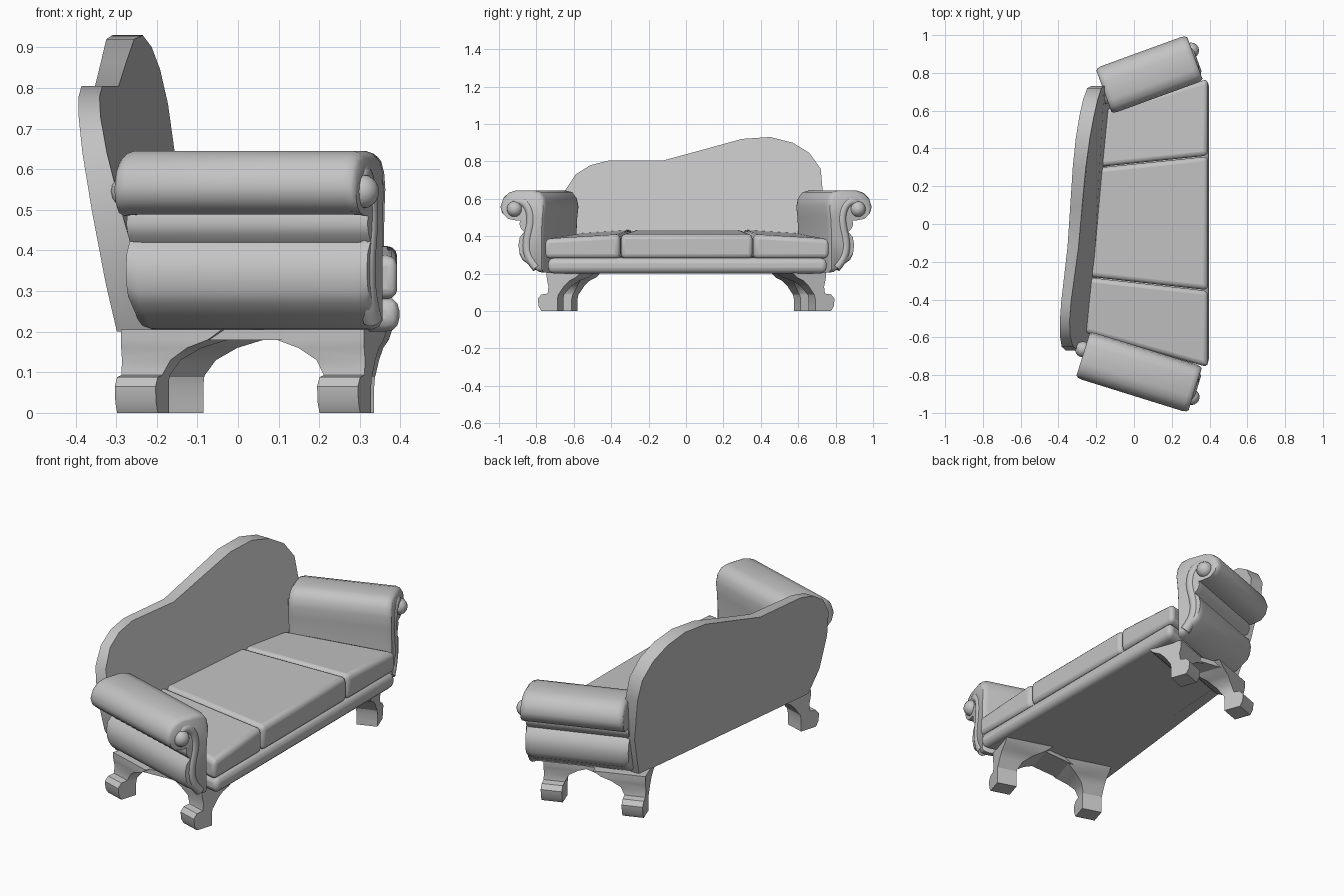
import bpy, bmesh, math
from mathutils import Vector

cube = bpy.data.objects.get("Cube")
if cube:
    bpy.data.objects.remove(cube, do_unlink=True)

grey = bpy.data.materials.new("grey_upholstery")
grey.use_nodes = True
grey.diffuse_color = (0.55, 0.55, 0.55, 1)
grey.node_tree.nodes["Principled BSDF"].inputs["Base Color"].default_value = (0.55, 0.55, 0.55, 1)


def loft(name, rings, bevel=0.0, segments=3, angle=40):
    """Skin matching closed rings, cap both ends, bevel and shade."""
    bm = bmesh.new()
    rows = [[bm.verts.new(p) for p in ring] for ring in rings]
    n = len(rows[0])
    for a, b in zip(rows, rows[1:]):
        for i in range(n):
            j = (i + 1) % n
            bm.faces.new((a[i], a[j], b[j], b[i]))
    bm.faces.new(rows[0])
    bm.faces.new(rows[-1])
    bmesh.ops.recalc_face_normals(bm, faces=bm.faces)
    mesh = bpy.data.meshes.new(name)
    bm.to_mesh(mesh)
    bm.free()
    obj = bpy.data.objects.new(name, mesh)
    bpy.context.collection.objects.link(obj)
    if bevel:
        mod = obj.modifiers.new("soft_edges", 'BEVEL')
        mod.width, mod.segments = bevel, segments
        mod.limit_method, mod.angle_limit = 'ANGLE', math.radians(50)
    return finish(obj, angle)


def finish(obj, angle=40):
    obj.data.materials.append(grey)
    bpy.ops.object.select_all(action='DESELECT')
    obj.select_set(True)
    bpy.context.view_layer.objects.active = obj
    bpy.ops.object.shade_smooth_by_angle(angle=math.radians(angle))
    return obj


# Backrest: a wavy outline laid on two leaning surfaces, the front one slightly twisted
outline = [(-.6, .2), (-.655, .32), (-.67, .5), (-.65, .64), (-.59, .73), (-.51, .78),
           (-.41, .805), (-.12, .805), (.1, .865), (.3, .92), (.45, .93), (.57, .9),
           (.66, .845), (.72, .76), (.73, .65), (.7, .42), (.62, .2)]
rear = [(-.305 + .115 * (y + .66) - .18 * (z - .2), y, z) for y, z in outline]
front = [(-.26 + .1 * (y + .58) + (.1 * y - .2) * (z - .43), y, z) for y, z in outline]
loft("backrest", [rear, front], angle=35)

# Seat base
plan = [(-.25, -.59), (.397, -.745), (.397, .76), (-.13, .6)]
loft("seat_base", [[(x, y, z) for x, y in plan] for z in (.2, .285)], .032)

# Three cushions, split across the tapering seat
splits_front = [-.76, -.352, .36, .77]
splits_rear = [-.575, -.28, .3, .61]
rear_x = [-.265, -.245, -.19, -.15]
front_top = [.385, .41, .41, .385]
rear_top = [.415, .435, .435, .415]
for i, name in enumerate(("right", "middle", "left")):
    a, b = i, i + 1
    gap = .002
    ring = [(rear_x[a], splits_rear[a] + gap), (.392, splits_front[a] + gap),
            (.392, splits_front[b] - gap), (rear_x[b], splits_rear[b] - gap)]
    top = [rear_top[a], front_top[a], front_top[b], rear_top[b]]
    loft(name + "_seat_cushion",
         [[(x, y, .28) for x, y in ring], [(x, y, h) for (x, y), h in zip(ring, top)]], .025)

# Rolled arm cross-section: outward offset and height
arm_profile = [(0, .205), (.03, .208), (.12, .27), (.135, .3), (.141, .345), (.132, .39),
               (.105, .42), (.125, .44), (.135, .465), (.13, .488), (.16, .488), (.205, .497),
               (.235, .525), (.245, .56), (.23, .605), (.2, .632), (.16, .645), (.06, .645),
               (.02, .635), (-.003, .605), (-.012, .56), (-.005, .5), (0, .4)]
# Leg rows: height, inner face, outer face, width
leg_rows = [(0, -.035, .055, .105), (.025, -.035, .07, .105), (.065, -.035, .075, .105),
            (.088, -.04, .055, .105), (.093, -.045, .02, .105), (.13, -.07, .015, .125),
            (.16, -.1, .022, .17), (.18, -.14, .025, .225), (.205, -.165, .025, .26)]
# Front scroll trim, following the arm's S curve up into the boss
trim_path = [(.04, .23), (.085, .28), (.1, .34), (.088, .41), (.07, .47), (.075, .54),
             (.11, .59), (.155, .59), (.17, .55)]


def build_side(side, start, end, rear_inset, rear_shift):
    start, end = Vector(start), Vector(end)
    length = (end - start).length
    along = (end - start).normalized()
    out = Vector((-along.y, along.x)) * (1 if end.y > 0 else -1)

    def at(u, o, z):
        p = start + along * u + out * o
        return (p.x, p.y, z)

    # Arm, with rounded ends
    mid = Vector((.1, .45))

    def section(u, scale):
        return [at(u, mid.x + (o - mid.x) * scale, mid.y + (z - mid.y) * scale)
                for o, z in arm_profile]

    loft(side + "_arm", [section(-.016, .91), section(-.006, .97), section(.014, 1),
                         section(length - .03, 1), section(length - .01, .97),
                         section(length, .91)], angle=50)

    # Scroll bosses on both ends
    for label, u, o in (("front", length - .005, .16), ("rear", -.025, .09)):
        bpy.ops.mesh.primitive_uv_sphere_add(segments=16, ring_count=8, radius=.042,
                                             location=at(u, o, .545))
        boss = bpy.context.object
        boss.name = side + "_" + label + "_scroll_boss"
        finish(boss, 60)

    # Raised scroll trim on the arm front
    curve = bpy.data.curves.new(side + "_scroll_trim", 'CURVE')
    curve.dimensions = '3D'
    curve.bevel_depth, curve.bevel_resolution, curve.resolution_u = .025, 2, 4
    curve.use_fill_caps = True
    spline = curve.splines.new('NURBS')
    spline.points.add(len(trim_path) - 1)
    spline.use_endpoint_u = True
    for point, (o, z) in zip(spline.points, trim_path):
        point.co = (*at(length - .016, o, z), 1)
    curve.materials.append(grey)
    trim = bpy.data.objects.new(side + "_scroll_trim", curve)
    bpy.context.collection.objects.link(trim)

    # Bracketed legs facing each other, with curled feet
    legs = (("rear", rear_inset, 1, rear_shift), ("front", length - .052, -1, -.03))
    for label, base, sign, shift in legs:
        rings = [[at(base, i + shift, z), at(base, o + shift, z),
                  at(base + sign * w, o + shift, z), at(base + sign * w, i + shift, z)]
                 for z, i, o, w in leg_rows]
        loft(side + "_" + label + "_leg", rings, angle=30)

    # Apron joining the two legs
    rings = [[at(base + sign * .2, o + shift, z)
              for o, z in ((-.14, .18), (.024, .18), (.024, .205), (-.14, .205))]
             for _, base, sign, shift in legs]
    loft(side + "_apron", rings)


build_side("left", (-.105, .6), (.362, .77), -.082, .04)
build_side("right", (-.22, -.585), (.358, -.765), -.05, .045)
